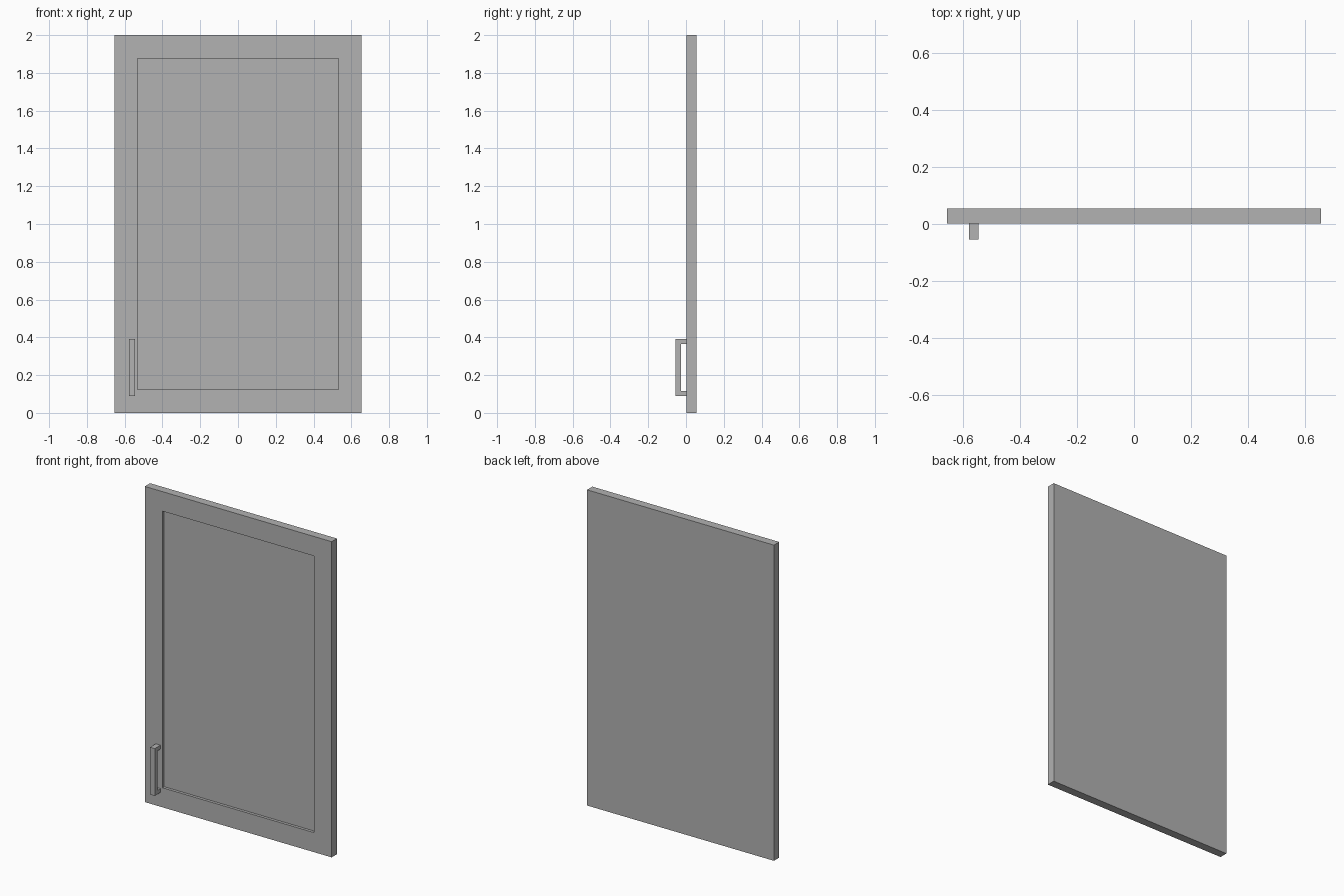
import bpy
import bmesh
from mathutils import Vector

cube = bpy.data.objects.get("Cube")
if cube:
    bpy.data.objects.remove(cube, do_unlink=True)

grey = bpy.data.materials.new("plain grey")
grey.use_nodes = True
grey.diffuse_color = (0.445, 0.445, 0.445, 1)
grey.node_tree.nodes["Principled BSDF"].inputs["Base Color"].default_value = grey.diffuse_color


def add_object(name, bm):
    bmesh.ops.recalc_face_normals(bm, faces=bm.faces)
    mesh = bpy.data.meshes.new(name)
    bm.to_mesh(mesh)
    bm.free()
    mesh.materials.append(grey)
    obj = bpy.data.objects.new(name, mesh)
    bpy.context.collection.objects.link(obj)
    return obj


WIDTH, HEIGHT = 1.31, 2.0
FRONT, BACK = 0.002, 0.055
FRAME, RECESS = 0.175, 0.018

# Door slab with a recessed front panel
bm = bmesh.new()
bmesh.ops.create_cube(bm, size=1)
bmesh.ops.scale(bm, verts=bm.verts, vec=(WIDTH, BACK - FRONT, HEIGHT))
bmesh.ops.translate(bm, verts=bm.verts, vec=(0, (FRONT + BACK) / 2, HEIGHT / 2))
panel = min(bm.faces, key=lambda f: f.calc_center_median().y)
bmesh.ops.inset_region(bm, faces=[panel], thickness=FRAME)
# A second zero-width ring becomes the recess walls
bmesh.ops.inset_region(bm, faces=[panel], thickness=0)
bmesh.ops.translate(bm, verts=panel.verts, vec=(0, RECESS, 0))
add_object("cabinet_door", bm)

# Bracket-shaped pull handle: side profile (y, z) extruded across x
LEFT, RIGHT = -0.578, -0.545
OUTER, INNER = -0.055, -0.027
LOW, HIGH, POST = 0.09, 0.39, 0.025
profile = [
    (FRONT, LOW), (OUTER, LOW), (OUTER, HIGH), (FRONT, HIGH),
    (FRONT, HIGH - POST), (INNER, HIGH - POST),
    (INNER, LOW + POST), (FRONT, LOW + POST),
]
bm = bmesh.new()
side = bm.faces.new([bm.verts.new((LEFT, y, z)) for y, z in profile])
sweep = bmesh.ops.extrude_face_region(bm, geom=[side], use_keep_orig=True)
moved = [v for v in sweep["geom"] if isinstance(v, bmesh.types.BMVert)]
bmesh.ops.translate(bm, verts=moved, vec=Vector((RIGHT - LEFT, 0, 0)))
add_object("pull_handle", bm)
